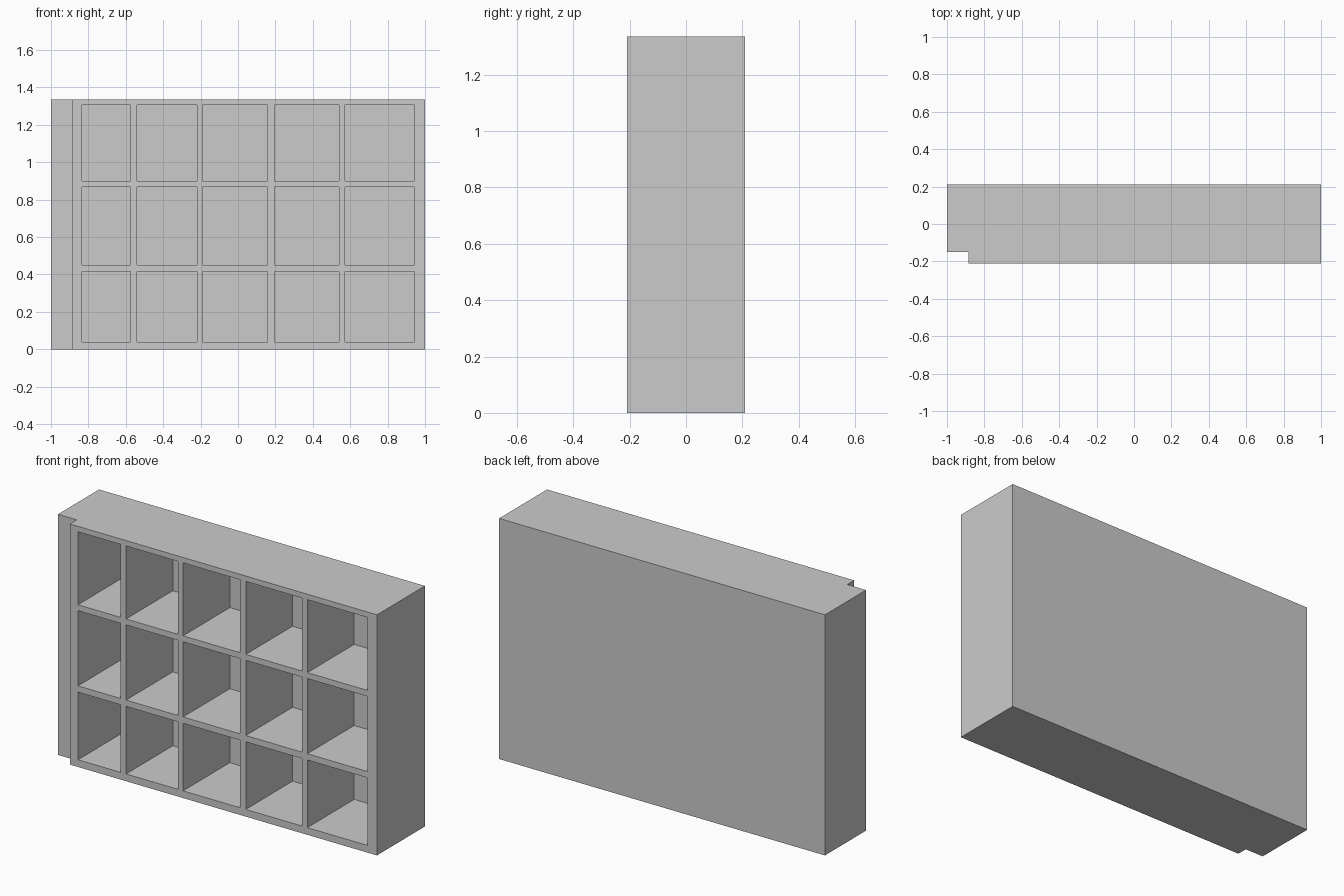
import bpy
import bmesh

old = bpy.data.objects.get("Cube")
if old:
    bpy.data.objects.remove(old, do_unlink=True)

HEIGHT, FRONT, BACK = 1.335, -0.21, 0.21
PANEL_FRONT = 0.2    # inner face of the thin back panel
COLUMNS = [(-0.835, -0.575), (-0.54, -0.22), (-0.19, 0.158), (0.195, 0.54), (0.573, 0.943)]
ROWS = [(0.04, 0.415), (0.45, 0.867), (0.9, 1.305)]

grey = bpy.data.materials.new("plain grey")
grey.use_nodes = True
colour = (0.6, 0.6, 0.6, 1)
grey.diffuse_color = colour
grey.node_tree.nodes["Principled BSDF"].inputs["Base Color"].default_value = colour


def add_prism(bm, outline, z0, z1):
    """Extrude a plan outline from z0 up to z1."""
    face = bm.faces.new([bm.verts.new((x, y, z0)) for x, y in outline])
    top = bmesh.ops.extrude_face_region(bm, geom=[face])["geom"]
    verts = [v for v in top if isinstance(v, bmesh.types.BMVert)]
    bmesh.ops.translate(bm, verts=verts, vec=(0, 0, z1 - z0))


def make_object(name, bm):
    bmesh.ops.recalc_face_normals(bm, faces=bm.faces)
    mesh = bpy.data.meshes.new(name)
    bm.to_mesh(mesh)
    bm.free()
    mesh.materials.append(grey)
    obj = bpy.data.objects.new(name, mesh)
    bpy.context.collection.objects.link(obj)
    return obj


# Solid shelf body, with a full-height rebate at the front right edge
bm = bmesh.new()
add_prism(bm, [(-1, -0.15), (-0.885, -0.15), (-0.885, FRONT),
               (1, FRONT), (1, BACK), (-1, BACK)], 0, HEIGHT)
shelf = make_object("cubby_shelf", bm)

# Open compartments, cut in from the front
bm = bmesh.new()
for x0, x1 in COLUMNS:
    for z0, z1 in ROWS:
        add_prism(bm, [(x0, FRONT - 0.1), (x1, FRONT - 0.1),
                       (x1, PANEL_FRONT), (x0, PANEL_FRONT)], z0, z1)
cutter = make_object("compartment_cutter", bm)
cutter.hide_render = True

cut = shelf.modifiers.new("compartments", 'BOOLEAN')
cut.operation = 'DIFFERENCE'
cut.solver = 'EXACT'
cut.object = cutter
bpy.context.view_layer.objects.active = shelf
bpy.ops.object.modifier_apply(modifier=cut.name)
bpy.data.objects.remove(cutter, do_unlink=True)
